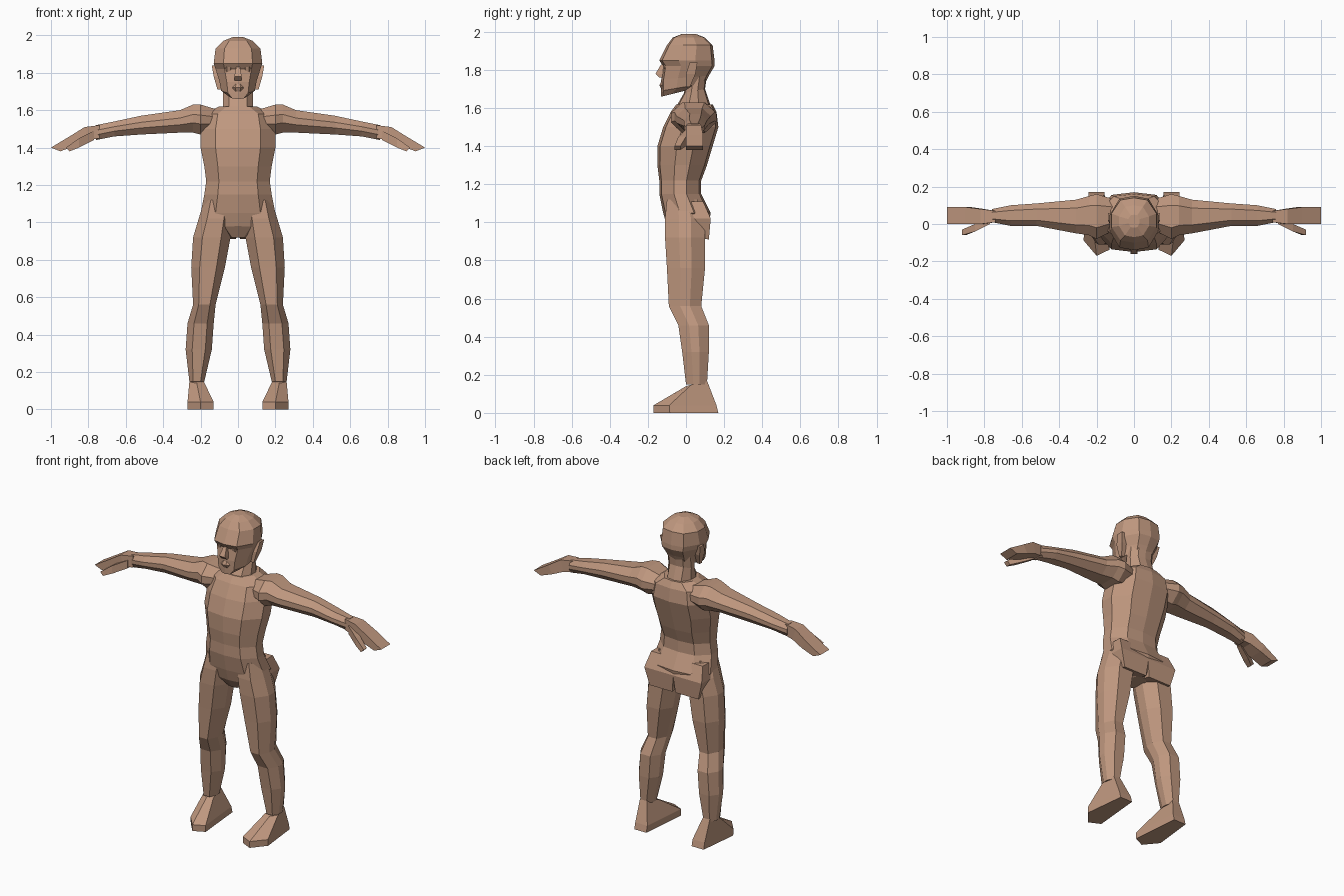
import bpy
import bmesh

default_cube = bpy.data.objects.get("Cube")
if default_cube:
    bpy.data.objects.remove(default_cube, do_unlink=True)

skin = bpy.data.materials.new("warm skin")
skin.use_nodes = True
skin_colour = (0.52, 0.31, 0.21, 1)
skin.diffuse_color = skin_colour
skin.node_tree.nodes["Principled BSDF"].inputs["Base Color"].default_value = skin_colour


def symmetric(*half):
    """Close a half outline, listed front to back, across its centre line."""
    return list(half) + [(-u, v) for u, v in reversed(half) if u > 0]


ROUNDED = symmetric((0, -1), (.6, -.9), (1, -.3), (1, .3), (.6, .9), (0, 1))
LIMB = symmetric((.5, -1), (1, -.3), (1, .3), (.5, 1))
BLOCK = symmetric((1, -1), (1, 1))
SOLE = [(-1, -.8), (0, -1), (1, -.5), (.6, 1), (-.6, 1)]


def mix(start, end, t):
    """Blend from start to end while t runs from -1 to 1."""
    return start + (end - start) * (t + 1) / 2


def level(height, half, front, back, centre=0, rise=0):
    """A horizontal section; its back edge is raised by rise."""
    def place(u, v):
        return (centre + half * u, mix(front, back, v), height + mix(0, rise, v))
    return place


def across(reach, bottom, top, front, back, slant=0):
    """An upright section of the arm; its top edge reaches further by slant."""
    def place(u, v):
        return (reach + mix(0, slant, v), mix(front, back, u), mix(bottom, top, v))
    return place


def loft(name, outline, *sections, mirrored=False):
    """Skin an outline through a row of sections and cap both ends."""
    bm = bmesh.new()
    loops = [[bm.verts.new(place(u, v)) for u, v in outline] for place in sections]
    for low, high in zip(loops, loops[1:]):
        for i in range(len(outline)):
            bm.faces.new((low[i - 1], low[i], high[i], high[i - 1]))
    bm.faces.new(loops[0])
    bm.faces.new(loops[-1])
    bmesh.ops.recalc_face_normals(bm, faces=bm.faces)
    mesh = bpy.data.meshes.new(name)
    bm.to_mesh(mesh)
    bm.free()
    mesh.materials.append(skin)
    part = bpy.data.objects.new(name, mesh)
    bpy.context.collection.objects.link(part)
    if mirrored:
        part.modifiers.new("other side", "MIRROR").use_axis[0] = True


# Trunk from crotch to shoulders
loft(
    "torso", ROUNDED,
    level(height=.92, half=.05, front=-.06, back=.08),
    level(height=.98, half=.12, front=-.1, back=.11, rise=-.04),
    level(height=1.05, half=.2, front=-.12, back=.13),
    level(height=1.15, half=.18, front=-.14, back=.08),
    level(height=1.22, half=.17, front=-.14, back=.08),
    level(height=1.3, half=.18, front=-.15, back=.11),
    level(height=1.4, half=.2, front=-.15, back=.14),
    level(height=1.5, half=.2, front=-.12, back=.17),
    level(height=1.58, half=.18, front=-.08, back=.16),
    level(height=1.62, half=.1, front=-.05, back=.14),
)

# Buttocks overhang the thighs
loft(
    "buttock", BLOCK,
    level(height=.93, half=.08, front=.02, back=.12, centre=.09, rise=-.02),
    level(height=1.02, half=.1, front=.02, back=.13, centre=.1),
    level(height=1.11, half=.09, front=0, back=.09, centre=.09),
    mirrored=True,
)

# Neck and head
loft(
    "neck", ROUNDED,
    level(height=1.57, half=.1, front=-.06, back=.15, rise=.02),
    level(height=1.61, half=.08, front=-.05, back=.13),
    level(height=1.68, half=.08, front=-.01, back=.1, rise=.02),
    level(height=1.77, half=.08, front=0, back=.11),
)
loft(
    "head", ROUNDED,
    level(height=1.66, half=.05, front=-.13, back=.03, rise=.04),
    level(height=1.69, half=.09, front=-.13, back=.1, rise=.04),
    level(height=1.75, half=.1, front=-.13, back=.12, rise=.02),
    level(height=1.82, half=.12, front=-.12, back=.15),
    level(height=1.85, half=.13, front=-.14, back=.15),
    level(height=1.93, half=.12, front=-.1, back=.14),
    level(height=1.97, half=.08, front=-.07, back=.1),
    level(height=1.99, half=.03, front=-.02, back=.05),
)

# Facial features
loft(
    "nose", BLOCK,
    level(height=1.76, half=.02, front=-.14, back=-.1),
    level(height=1.78, half=.02, front=-.16, back=-.1),
    level(height=1.83, half=.01, front=-.13, back=-.1),
)
loft(
    "lips", LIMB,
    level(height=1.7, half=.02, front=-.13, back=-.1),
    level(height=1.72, half=.03, front=-.14, back=-.1),
    level(height=1.74, half=.02, front=-.13, back=-.1),
)
loft(
    "eye", LIMB,
    level(height=1.8, half=.02, front=-.11, back=-.08, centre=.05),
    level(height=1.83, half=.02, front=-.12, back=-.08, centre=.05),
    mirrored=True,
)
loft(
    "ear", BLOCK,
    level(height=1.71, half=.01, front=0, back=.02, centre=.1),
    level(height=1.78, half=.02, front=0, back=.05, centre=.11),
    level(height=1.84, half=.02, front=.02, back=.06, centre=.12),
    mirrored=True,
)

# Arms run outward from inside the chest
loft(
    "arm", LIMB,
    across(reach=.1, bottom=1.49, top=1.6, front=-.03, back=.13),
    across(reach=.2, bottom=1.47, top=1.63, front=-.08, back=.16),
    across(reach=.24, bottom=1.48, top=1.63, front=-.06, back=.15),
    across(reach=.31, bottom=1.48, top=1.6, front=-.05, back=.13),
    across(reach=.52, bottom=1.47, top=1.57, front=-.01, back=.11),
    across(reach=.66, bottom=1.46, top=1.54, front=-.01, back=.1),
    across(reach=.76, bottom=1.44, top=1.52, front=.01, back=.08),
    mirrored=True,
)

# Hands droop to a slanted fingertip edge
loft(
    "hand", BLOCK,
    across(reach=.74, bottom=1.45, top=1.52, front=.01, back=.07),
    across(reach=.8, bottom=1.44, top=1.51, front=0, back=.08, slant=.02),
    across(reach=.87, bottom=1.41, top=1.46, front=0, back=.09, slant=.03),
    across(reach=.95, bottom=1.38, top=1.4, front=0, back=.09, slant=.05),
    mirrored=True,
)
loft(
    "thumb", BLOCK,
    across(reach=.77, bottom=1.44, top=1.49, front=0, back=.03),
    across(reach=.85, bottom=1.4, top=1.45, front=-.04, back=0),
    across(reach=.9, bottom=1.38, top=1.4, front=-.06, back=-.03, slant=.02),
    mirrored=True,
)

# Legs from hip to ankle
loft(
    "leg", LIMB,
    level(height=1.12, half=.07, front=-.1, back=.06, centre=.11),
    level(height=1.02, half=.09, front=-.11, back=.1, centre=.12),
    level(height=.92, half=.1, front=-.11, back=.1, centre=.14),
    level(height=.76, half=.09, front=-.1, back=.1, centre=.16),
    level(height=.56, half=.06, front=-.09, back=.08, centre=.18),
    level(height=.46, half=.07, front=-.04, back=.12, centre=.2),
    level(height=.32, half=.07, front=-.02, back=.12, centre=.21),
    level(height=.15, half=.04, front=0, back=.11, centre=.22),
    mirrored=True,
)

# Feet taper from a flat sole to the ankle
loft(
    "foot", SOLE,
    level(height=0, half=.07, front=-.17, back=.17, centre=.2),
    level(height=.04, half=.07, front=-.17, back=.16, centre=.2),
    level(height=.14, half=.04, front=0, back=.11, centre=.22, rise=.03),
    mirrored=True,
)
